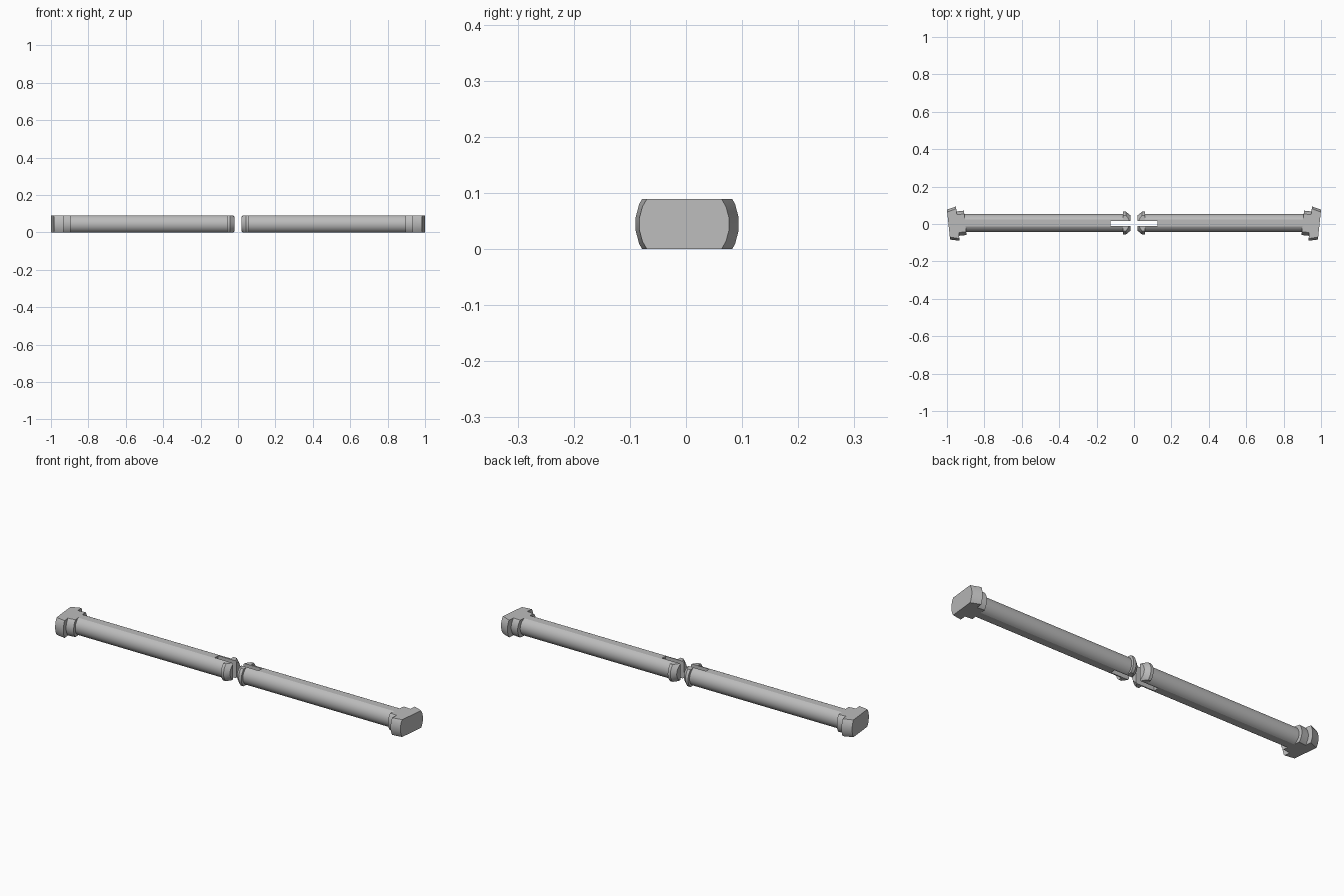
import bpy, bmesh, math
from mathutils import Matrix

cube = bpy.data.objects.get("Cube")
if cube:
    bpy.data.objects.remove(cube)

HEIGHT = 0.089
MID = HEIGHT / 2

grey = bpy.data.materials.new("light_grey_plastic")
grey.use_nodes = True
COLOUR = (0.5, 0.5, 0.5, 1)
grey.diffuse_color = COLOUR
grey.node_tree.nodes["Principled BSDF"].inputs["Base Color"].default_value = COLOUR


def add_object(name, bm):
    bmesh.ops.recalc_face_normals(bm, faces=bm.faces)
    mesh = bpy.data.meshes.new(name)
    bm.to_mesh(mesh)
    bm.free()
    mesh.materials.append(grey)
    obj = bpy.data.objects.new(name, mesh)
    bpy.context.collection.objects.link(obj)
    return obj


def smooth(obj):
    obj.data.shade_smooth()
    obj.data.set_sharp_from_angle(angle=math.radians(25))


def flat_lathe(name, profile, segments, matrix):
    """Revolve (x, radius) points about x, then trim flat above and below."""
    bm = bmesh.new()
    rings = []
    for x, r in profile:
        angles = [2 * math.pi * (i + 0.5) / segments for i in range(segments)]
        rings.append([bm.verts.new((x, r * math.cos(a), r * math.sin(a))) for a in angles])
    for a, b in zip(rings, rings[1:]):
        for i in range(segments):
            j = (i + 1) % segments
            bm.faces.new((a[i], a[j], b[j], b[i]))
    bm.faces.new(rings[0])
    bm.faces.new(rings[-1])
    for s in (-1, 1):
        cut = bmesh.ops.bisect_plane(
            bm, geom=bm.verts[:] + bm.edges[:] + bm.faces[:],
            plane_co=(0, 0, s * MID), plane_no=(0, 0, s), clear_outer=True)
        rim = [e for e in cut["geom_cut"] if isinstance(e, bmesh.types.BMEdge)]
        bmesh.ops.contextual_create(bm, geom=rim)
    bm.transform(matrix)
    return add_object(name, bm)


def cut_slot(obj, side):
    """Split the snap end with a slot running right through it."""
    bm = bmesh.new()
    bmesh.ops.create_cube(bm, size=1)
    bm.transform(Matrix.Translation((side * 0.06, 0.003, MID)) @ Matrix.Diagonal((0.13, 0.027, 0.3, 1)))
    cutter = add_object("slot_cutter", bm)
    mod = obj.modifiers.new("slot", 'BOOLEAN')
    mod.operation = 'DIFFERENCE'
    mod.solver = 'EXACT'
    mod.object = cutter
    graph = bpy.context.evaluated_depsgraph_get()
    baked = bpy.data.meshes.new_from_object(obj.evaluated_get(graph))
    obj.modifiers.clear()
    obj.data = baked
    bpy.data.objects.remove(cutter)


# Shaft with a barbed snap end, and a stepped, tapered head
SHAFT = [(0.02, 0.042), (0.043, 0.061), (0.058, 0.061), (0.058, 0.0485), (0.95, 0.0485)]
HEAD = [(-0.04, 0.066), (0, 0.066), (0, 0.093), (0.05, 0.081)]

for side, label in ((1, "left"), (-1, "right")):
    mirror = Matrix.Diagonal((side, 1, 1, 1))
    shaft = flat_lathe(label + "_pin_shaft", SHAFT, 40,
                       mirror @ Matrix.Translation((0, 0.005, MID)))
    cut_slot(shaft, side)
    smooth(shaft)
    tilt = Matrix.Translation((0.942, 0.002, MID)) @ Matrix.Rotation(math.radians(-6), 4, 'Z')
    head = flat_lathe(label + "_pin_head", HEAD, 24, mirror @ tilt)
    smooth(head)
